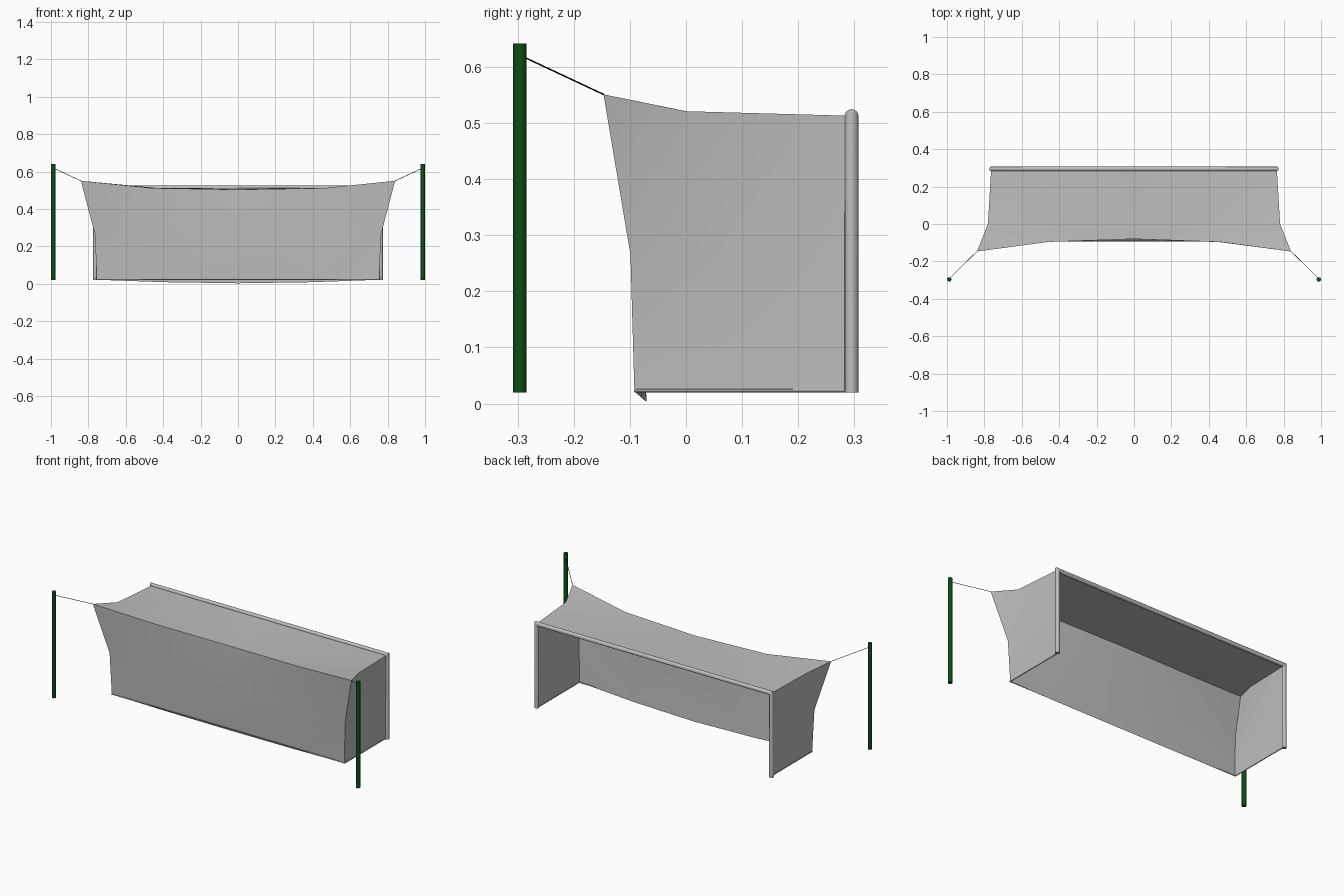
import bpy, bmesh, math
from mathutils import Vector

if "Cube" in bpy.data.objects:
    bpy.data.objects.remove(bpy.data.objects["Cube"])


def material(name, rgb):
    m = bpy.data.materials.new(name)
    m.diffuse_color = (*rgb, 1)
    m.use_nodes = True
    m.node_tree.nodes["Principled BSDF"].inputs["Base Color"].default_value = m.diffuse_color
    return m


GREY = material("light grey", (0.52, 0.52, 0.52))
GREEN = material("dark green", (0.004, 0.075, 0.006))
BLACK = material("black", (0.004, 0.004, 0.004))


def make(name, bm, mat, angle=40):
    me = bpy.data.meshes.new(name)
    bm.to_mesh(me)
    bm.free()
    me.materials.append(mat)
    ob = bpy.data.objects.new(name, me)
    bpy.context.collection.objects.link(ob)
    bpy.ops.object.select_all(action='DESELECT')
    ob.select_set(True)
    bpy.context.view_layer.objects.active = ob
    bpy.ops.object.shade_smooth_by_angle(angle=math.radians(angle))
    return ob


def rod(name, a, b, r, sides, mat):
    a, b = Vector(a), Vector(b)
    bm = bmesh.new()
    bmesh.ops.create_cone(bm, cap_ends=True, segments=sides, radius1=r, radius2=r, depth=(b - a).length)
    bm.transform((b - a).to_track_quat('Z', 'Y').to_matrix().to_4x4())
    bmesh.ops.translate(bm, verts=bm.verts, vec=(a + b) / 2)
    return make(name, bm, mat)


def sheet(name, rows):
    bm = bmesh.new()
    g = [[bm.verts.new(p) for p in row] for row in rows]
    for r0, r1 in zip(g, g[1:]):
        for i in range(len(r0) - 1):
            bm.faces.new((r0[i], r0[i + 1], r1[i + 1], r1[i]))
    return make(name, bm, GREY)


def mirror_row(end, mid, centre):
    # full row from left to right, given its right half
    flip = lambda p: (-p[0], p[1], p[2])
    return [flip(end), flip(mid), centre, mid, end]


# Goal frame: one mitred tube, post - crossbar - post
R, PX, PY, PZ, N = 0.0122, 0.762, 0.295, 0.5125, 16
bm = bmesh.new()
rings = []
for s, top in ((-1, 0), (-1, 1), (1, 1), (1, 0)):
    ring = []
    for k in range(N):
        c, q = R * math.cos(2 * math.pi * k / N), R * math.sin(2 * math.pi * k / N)
        ring.append(bm.verts.new((s * (PX + c), PY + q, PZ + c if top else 0.02)))
    rings.append(ring)
for a, b in zip(rings, rings[1:]):
    for k in range(N):
        j = (k + 1) % N
        bm.faces.new((a[k], a[j], b[j], b[k]))
bm.faces.new(rings[0])
bm.faces.new(rings[-1])
bmesh.ops.recalc_face_normals(bm, faces=bm.faces)
make("goal_frame", bm, GREY)

# Shared net edges (right half)
top_back = ((0.84, -0.147, 0.551), (0.46, -0.096, 0.512), (0, -0.08, 0.504))
mid_back = ((0.765, -0.099, 0.265), (0.42, -0.092, 0.262), (0, -0.087, 0.26))
low_back = ((0.755, -0.092, 0.022), (0.4, -0.078, 0.009), (0, -0.07, 0.003))
top_mid = ((0.781, 0.0, 0.521), (0.42, 0.05, 0.511), (0, 0.08, 0.507))
top_front = ((0.764, 0.288, 0.513), (0.4, 0.288, 0.512), (0, 0.288, 0.512))

# Net panels
sheet("back_net", [mirror_row(*r) for r in (low_back, mid_back, top_back)])
sheet("top_net", [mirror_row(*r) for r in (top_back, top_mid, top_front)])
for s, side in ((-1, "left"), (1, "right")):
    rows = [
        [low_back[0], (0.756, 0.1, 0.022), (0.758, 0.29, 0.022)],
        [mid_back[0], (0.762, 0.06, 0.265), (0.762, 0.29, 0.265)],
        [top_back[0], top_mid[0], top_front[0]],
    ]
    sheet(side + "_net", [[(s * x, y, z) for x, y, z in r] for r in rows])

    # Ground rail, support pole and tie rope
    rod(side + "_ground_rail", (s * 0.757, -0.092, 0.0225), (s * 0.757, 0.29, 0.0225), 0.003, 8, GREY)
    rod(side + "_pole", (s * 0.988, -0.296, 0.02), (s * 0.988, -0.296, 0.642), 0.012, 10, GREEN)
    rod(side + "_rope", (s * 0.84, -0.147, 0.551), (s * 0.984, -0.288, 0.617), 0.0014, 6, BLACK)

# Ground rail along the back
rod("back_ground_rail", (-0.757, -0.09, 0.0225), (0.757, -0.09, 0.0225), 0.003, 8, GREY)
